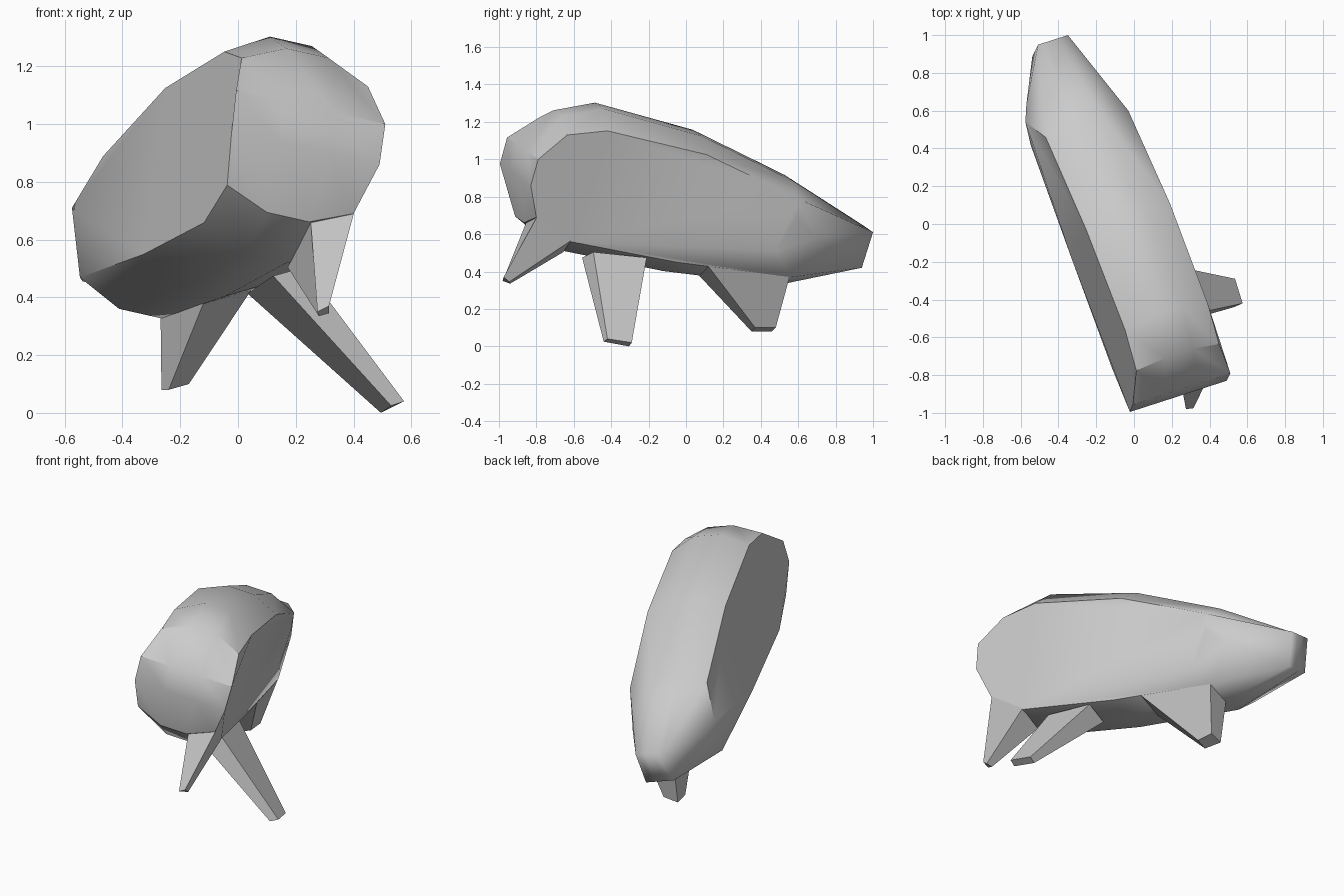
import bpy, bmesh, math
from mathutils import Vector

cube = bpy.data.objects.get("Cube")
if cube:
    bpy.data.objects.remove(cube)

grey = bpy.data.materials.new("plain_grey")
grey.use_nodes = True
COLOUR = (0.6, 0.6, 0.6, 1)
grey.diffuse_color = COLOUR
grey.node_tree.nodes["Principled BSDF"].inputs["Base Color"].default_value = COLOUR

ACROSS = Vector((0.93, 0.30, -0.21)).normalized()   # body width direction
UP = Vector((0.13, 0.30, 0.94)).normalized()        # spine direction


def finish(bm, name, angle, soft=()):
    """Smooth shading with sharp edges kept, except between the soft faces."""
    bmesh.ops.recalc_face_normals(bm, faces=bm.faces)
    for f in bm.faces:
        f.smooth = True
    for e in bm.edges:
        inside = all(f in soft for f in e.link_faces)
        e.smooth = inside or e.calc_face_angle(0) < math.radians(angle)
    mesh = bpy.data.meshes.new(name)
    bm.to_mesh(mesh)
    bm.free()
    mesh.materials.append(grey)
    bpy.context.collection.objects.link(bpy.data.objects.new(name, mesh))


# Body profile on its outer flank: position, width, bulge of the middle columns
PROFILE = [
    ((0.40, -0.80, 0.69), 0.47, -0.065),   # rump bottom
    ((0.49, -0.83, 0.86), 0.55, 0),
    ((0.51, -0.79, 1.00), 0.555, 0),
    ((0.45, -0.635, 1.13), 0.47, 0.07),    # rump top
    ((0.39, -0.42, 1.152), 0.47, 0.09),
    ((0.19, 0.11, 1.025), 0.475, 0.07),
    ((-0.03, 0.60, 0.79), 0.47, 0.065),    # neck top
    ((-0.35, 1.00, 0.61), 0.17, 0),        # snout top
    ((-0.38, 0.94, 0.42), 0.17, 0),        # snout bottom
    ((-0.11, 0.56, 0.37), 0.47, -0.08),    # throat
    ((0.11, -0.05, 0.45), 0.47, -0.085),
    ((0.32, -0.62, 0.56), 0.47, -0.08),    # belly rear
]
NECK, SNOUT, CHIN, THROAT = 6, 7, 8, 9

bm = bmesh.new()
head = set()
rows = []
for point, width, bulge in PROFILE:
    row = []
    for c in range(4):
        p = Vector(point) - ACROSS * width * c / 3
        if c in (1, 2):
            p += UP * bulge
        row.append(bm.verts.new(p))
    rows.append(row)
for i, row in enumerate(rows):
    nxt = rows[(i + 1) % len(rows)]
    for c in range(3):
        face = bm.faces.new((row[c], row[c + 1], nxt[c + 1], nxt[c]))
        if NECK <= i < THROAT:
            head.add(face)

# Flat flanks ending at a neck seam, then a fan from each cheek to the snout
SIDES = (
    (0, [(-0.043, 0.59, 0.69), (-0.045, 0.48, 0.51)], (-0.12, 0.70, 0.58)),
    (3, [(-0.575, 0.54, 0.71)], (-0.57, 0.63, 0.67)),
)
for c, seam, cheek in SIDES:
    col = [r[c] for r in rows]
    seam = [bm.verts.new(p) for p in seam]
    bm.faces.new(col[:NECK + 1] + seam + col[THROAT:])
    hub = bm.verts.new(cheek)
    ring = [col[SNOUT], col[NECK]] + seam + [col[THROAT], col[CHIN]]
    for i, v in enumerate(ring):
        head.add(bm.faces.new((v, ring[(i + 1) % len(ring)], hub)))
finish(bm, "body", 36, head)


# Tapered four-sided legs, sunk a little into the belly
def leg(name, base, tip):
    bm = bmesh.new()
    top = [bm.verts.new(Vector(p) + UP * 0.015) for p in base]
    end = [bm.verts.new(p) for p in tip]
    bm.faces.new(top)
    bm.faces.new(end)
    for i in range(4):
        j = (i + 1) % 4
        bm.faces.new((top[i], top[j], end[j], end[i]))
    finish(bm, name, 20)


leg("rear_leg",
    [(0.40, -0.80, 0.68), (0.25, -0.86, 0.645), (0.17, -0.66, 0.49), (0.32, -0.62, 0.55)],
    [(0.315, -0.975, 0.37), (0.275, -0.98, 0.35), (0.28, -0.94, 0.335), (0.315, -0.945, 0.345)])
leg("middle_leg",
    [(0.225, -0.50, 0.49), (0.155, -0.215, 0.46), (0.03, -0.24, 0.40), (0.12, -0.56, 0.46)],
    [(0.575, -0.42, 0.04), (0.535, -0.29, 0.02), (0.495, -0.305, 0.0), (0.53, -0.44, 0.025)])
leg("front_leg",
    [(0.05, 0.11, 0.42), (-0.11, 0.55, 0.36), (-0.27, 0.50, 0.32), (-0.12, 0.06, 0.37)],
    [(-0.17, 0.37, 0.10), (-0.18, 0.48, 0.10), (-0.265, 0.46, 0.08), (-0.24, 0.35, 0.08)])
